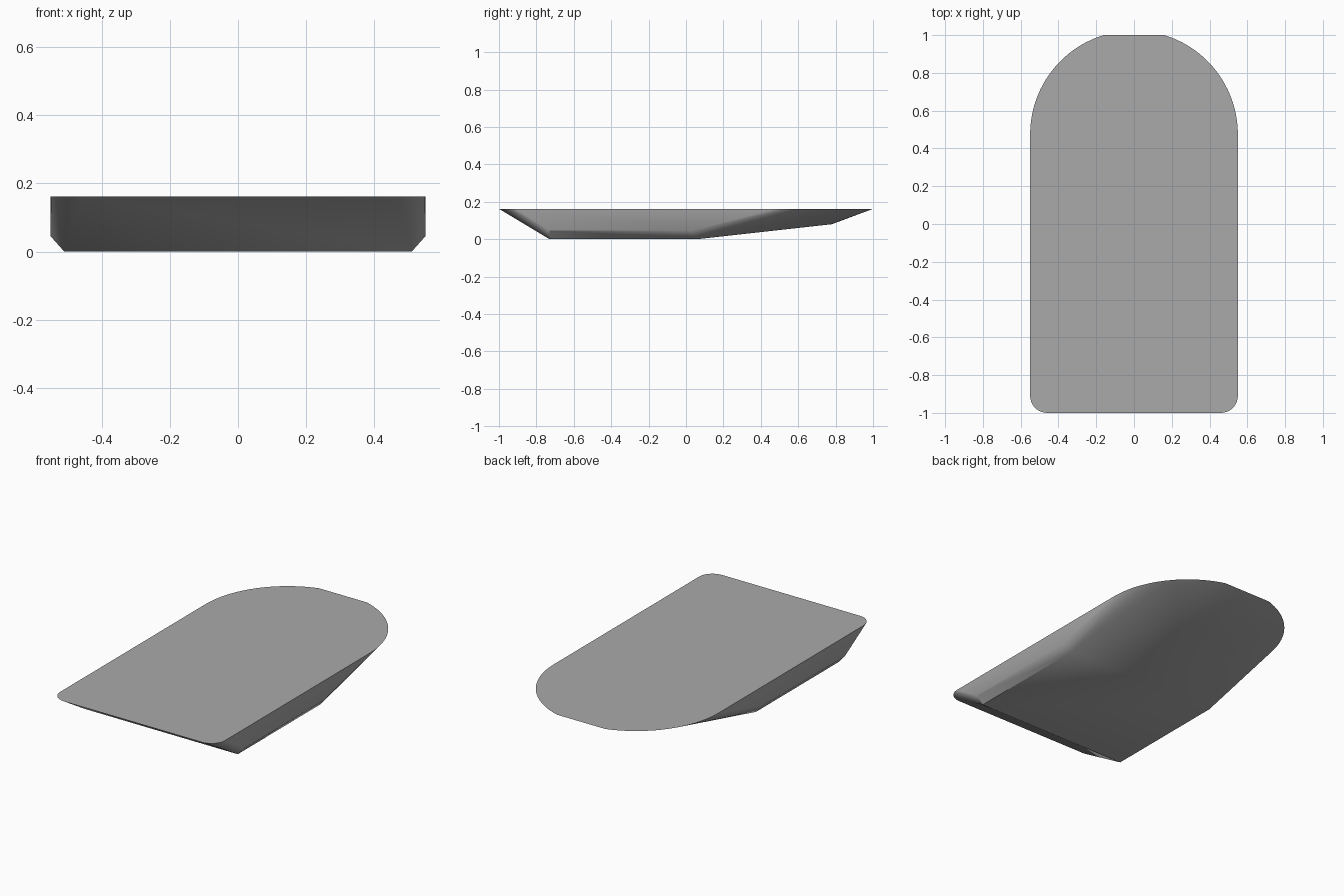
import bpy, bmesh
from math import sin, cos, asin, pi, radians

cube = bpy.data.objects.get("Cube")
if cube:
    bpy.data.objects.remove(cube, do_unlink=True)

DECK = 0.162     # deck height
HALF = 0.55      # half beam


def arc(cx, cy, r, start, end, z_of, steps):
    """Points along a circular arc; z_of gives height from y."""
    pts = []
    for i in range(steps + 1):
        a = start + (end - start) * i / steps
        y = cy + r * sin(a)
        pts.append((cx + r * cos(a), y, z_of(y)))
    return pts


def deck_height(y):
    return DECK


def ramp_height(y):
    return 0.08 * (y - 0.06) / 0.72


# Starboard/port half: deck outline with round bow and small stern radius
bow_y = 0.474
half = arc(0, bow_y, HALF, 0, asin((1 - bow_y) / HALF), deck_height, 20)
half += arc(HALF - 0.09, -0.91, 0.09, -pi / 2, 0, deck_height, 8)
# Chine and flat bottom corners
half += [(HALF, -0.73, 0.045), (HALF, 0.03, 0.045),
         (0.51, -0.73, 0), (0.51, 0.06, 0)]
# Rounded tip of the rising bow ramp
half += arc(0, 0.54, 0.24, radians(27), pi / 2, ramp_height, 12)

# Skin the mirrored points into a closed hull
bm = bmesh.new()
for x, y, z in half:
    bm.verts.new((x, y, z))
    bm.verts.new((-x, y, z))
bmesh.ops.remove_doubles(bm, verts=bm.verts[:], dist=0.0005)
result = bmesh.ops.convex_hull(bm, input=bm.verts[:])
loose = [v for v in bm.verts if not v.link_faces]
bmesh.ops.delete(bm, geom=loose, context='VERTS')
bmesh.ops.dissolve_limit(bm, angle_limit=radians(0.3),
                         verts=bm.verts[:], edges=bm.edges[:])
bmesh.ops.recalc_face_normals(bm, faces=bm.faces[:])

mesh = bpy.data.meshes.new("hull")
bm.to_mesh(mesh)
bm.free()
hull = bpy.data.objects.new("hull", mesh)
bpy.context.collection.objects.link(hull)

# Plain grey paint
grey = bpy.data.materials.new("grey")
grey.use_nodes = True
colour = (0.4, 0.4, 0.4, 1)
grey.diffuse_color = colour
grey.node_tree.nodes["Principled BSDF"].inputs["Base Color"].default_value = colour
mesh.materials.append(grey)

# Soft curves, crisp chines
bpy.ops.object.select_all(action='DESELECT')
hull.select_set(True)
bpy.context.view_layer.objects.active = hull
bpy.ops.object.shade_smooth_by_angle(angle=radians(20))
